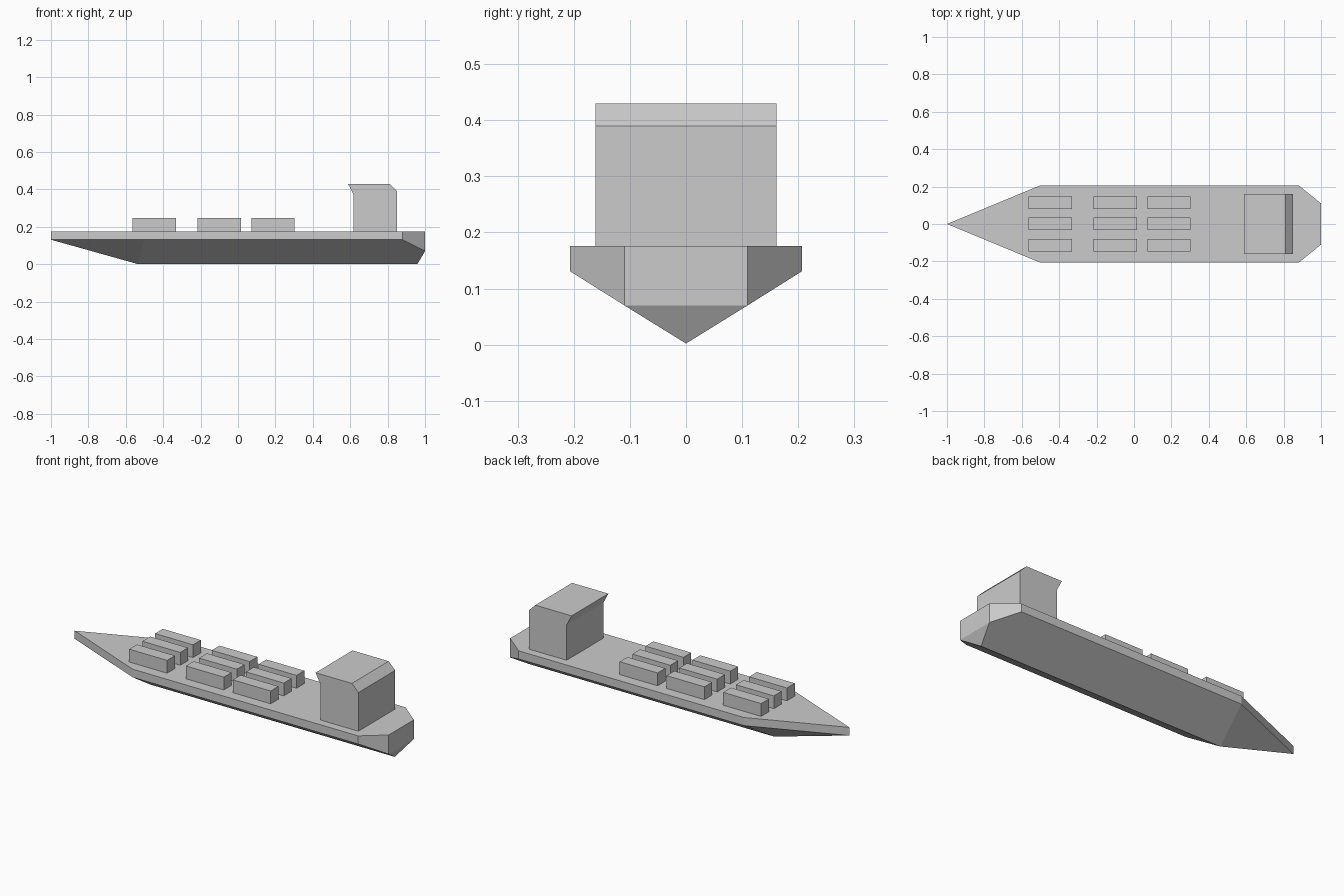
import bpy

if "Cube" in bpy.data.objects:
    bpy.data.objects.remove(bpy.data.objects["Cube"])

DECK = 0.176
CHINE = 0.131


def make_mesh(name, verts, faces):
    mesh = bpy.data.meshes.new(name)
    mesh.from_pydata(verts, [], faces)
    obj = bpy.data.objects.new(name, mesh)
    bpy.context.collection.objects.link(obj)
    return obj


def extrude_profile(name, profile, y0, y1):
    """Extrude an xz profile along y into a closed solid (profile clockwise seen from -y)."""
    n = len(profile)
    verts = [(x, y, z) for y in (y0, y1) for x, z in profile]
    faces = [tuple(reversed(range(n))), tuple(range(n, 2 * n))]
    faces += [(i, (i + 1) % n, n + (i + 1) % n, n + i) for i in range(n)]
    return make_mesh(name, verts, faces)


# Hull: deck outline, chine line below it, and a keel edge forming the V bottom
outline = [(-1, 0, CHINE), (-0.5, -0.207, CHINE), (0.88, -0.207, CHINE), (1, -0.11, 0.07),
           (1, 0.11, 0.07), (0.88, 0.207, CHINE), (-0.5, 0.207, CHINE)]
n = len(outline)
verts = [(x, y, DECK) for x, y, z in outline] + outline
verts += [(-0.54, 0, 0.002), (0.96, 0, 0.002)]
bow, stern = 2 * n, 2 * n + 1
faces = [tuple(range(n))]
faces += [(i, n + i, n + (i + 1) % n, (i + 1) % n) for i in range(n)]
faces += [(n, bow, n + 1), (n, n + 6, bow),
          (n + 1, bow, stern, n + 3, n + 2), (n + 6, n + 5, n + 4, stern, bow),
          (n + 3, stern, n + 4)]
make_mesh("hull", verts, faces)

# Bridge house with forward visor and chamfered rear roof edge
bridge = [(0.618, DECK), (0.618, 0.372), (0.588, 0.43), (0.81, 0.43), (0.85, 0.39), (0.85, DECK)]
extrude_profile("bridge_house", bridge, -0.161, 0.161)

# Cargo containers: three groups of three rows
for x in (-0.447, -0.1, 0.187):
    for y in (-0.113, 0.002, 0.113):
        x0, x1 = x - 0.116, x + 0.116
        box = [(x0, DECK), (x0, 0.247), (x1, 0.247), (x1, DECK)]
        extrude_profile("cargo_container", box, y - 0.034, y + 0.034)
